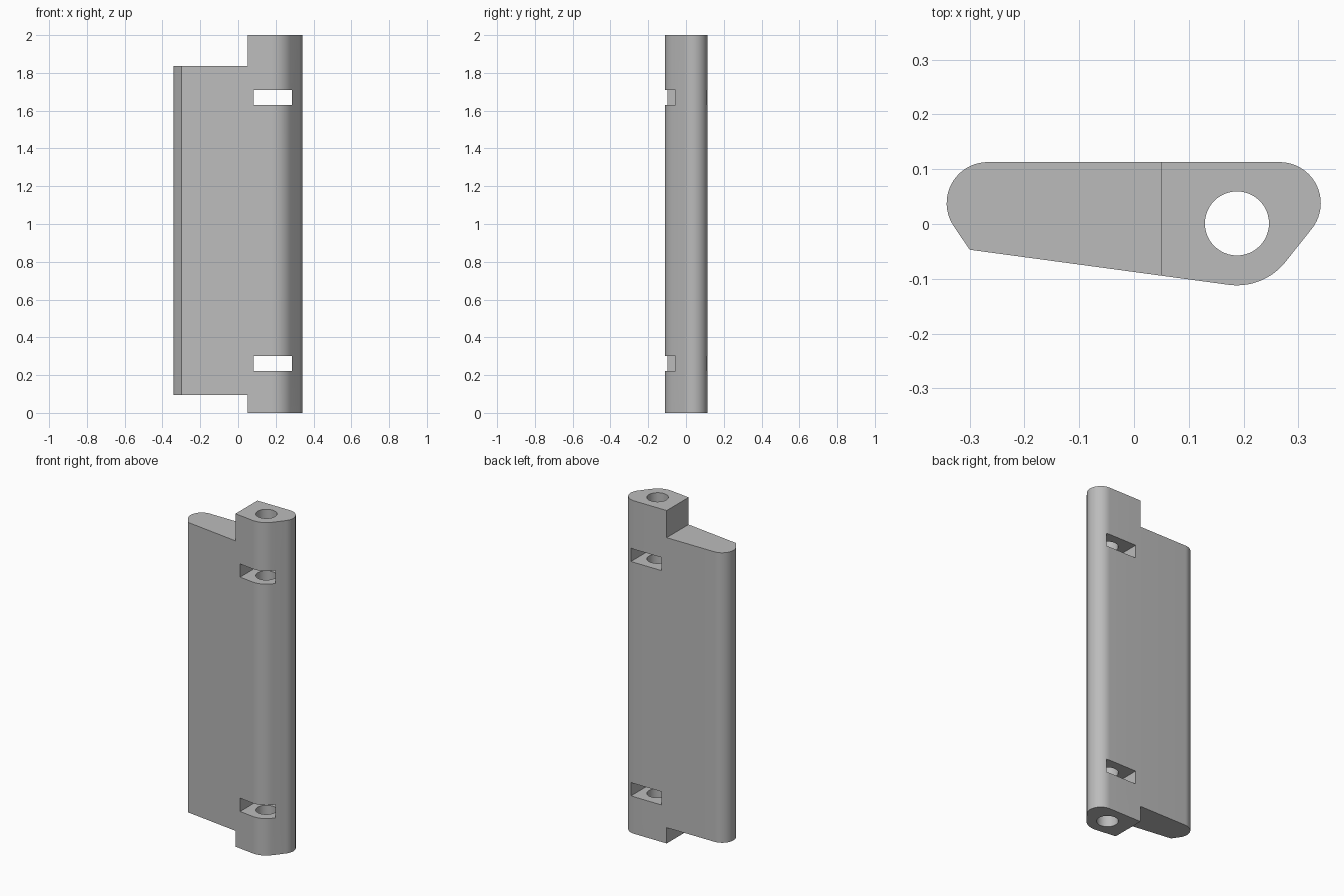
import bpy
import bmesh
from math import radians, cos, sin

if "Cube" in bpy.data.objects:
    bpy.data.objects.remove(bpy.data.objects["Cube"], do_unlink=True)

HEIGHT = 2.0
PIN = (0.188, 0.001)      # hinge pin axis
STEP_X = 0.049            # where the leaf meets the knuckle

grey = bpy.data.materials.new("plain grey")
grey.use_nodes = True
grey.diffuse_color = (0.5, 0.5, 0.5, 1)
grey.node_tree.nodes["Principled BSDF"].inputs["Base Color"].default_value = (0.5, 0.5, 0.5, 1)


def arc(centre, radius, start, end, steps):
    """Points along an arc, angles in degrees."""
    angles = [radians(start + (end - start) * i / steps) for i in range(steps + 1)]
    return [(centre[0] + radius * cos(a), centre[1] + radius * sin(a)) for a in angles]


def prism(name, outline, bottom, top):
    """Extrude a flat outline upwards into a closed solid."""
    bm = bmesh.new()
    base = bm.faces.new([bm.verts.new((x, y, bottom)) for x, y in outline])
    extruded = bmesh.ops.extrude_face_region(bm, geom=[base])["geom"]
    verts = [v for v in extruded if isinstance(v, bmesh.types.BMVert)]
    bmesh.ops.translate(bm, verts=verts, vec=(0, 0, top - bottom))
    bmesh.ops.recalc_face_normals(bm, faces=bm.faces)
    mesh = bpy.data.meshes.new(name)
    bm.to_mesh(mesh)
    bm.free()
    mesh.materials.append(grey)
    obj = bpy.data.objects.new(name, mesh)
    bpy.context.collection.objects.link(obj)
    return obj


def box(name, x0, x1, z0, z1):
    return prism(name, [(x0, -0.3), (x1, -0.3), (x1, 0.3), (x0, 0.3)], z0, z1)


def cut(target, cutter):
    cutter.hide_render = True
    mod = target.modifiers.new(cutter.name, "BOOLEAN")
    mod.operation = "DIFFERENCE"
    mod.solver = "EXACT"
    mod.object = cutter
    bpy.context.view_layer.objects.active = target
    bpy.ops.object.modifier_apply(modifier=mod.name)
    bpy.data.objects.remove(cutter, do_unlink=True)


# Hinge body: rounded leaf edge, tapered front, round knuckle
outline = (arc((-0.267, 0.038), 0.075, 90, 214, 20)
           + [(-0.30, -0.047)]
           + arc(PIN, 0.113, -97.8, -39, 14)
           + arc((0.266, 0.038), 0.075, -39, 90, 20))
hinge = prism("hinge_body", outline, 0, HEIGHT)

# Leaf is shorter than the knuckle at both ends
cut(hinge, box("lower_step_cutter", -0.6, STEP_X, -0.1, 0.095))
cut(hinge, box("upper_step_cutter", -0.6, STEP_X, 1.837, 2.1))

# Pin hole along the full knuckle
cut(hinge, prism("pin_hole_cutter", arc(PIN, 0.0585, 0, 352.5, 47), -0.1, 2.1))

# Two slots right through the knuckle
for label, z0, z1 in (("lower", 0.222, 0.302), ("upper", 1.63, 1.709)):
    cut(hinge, box(label + "_slot_cutter", 0.083, 0.287, z0, z1))

bpy.ops.object.select_all(action="DESELECT")
hinge.select_set(True)
bpy.context.view_layer.objects.active = hinge
bpy.ops.object.shade_smooth_by_angle(angle=radians(30))
